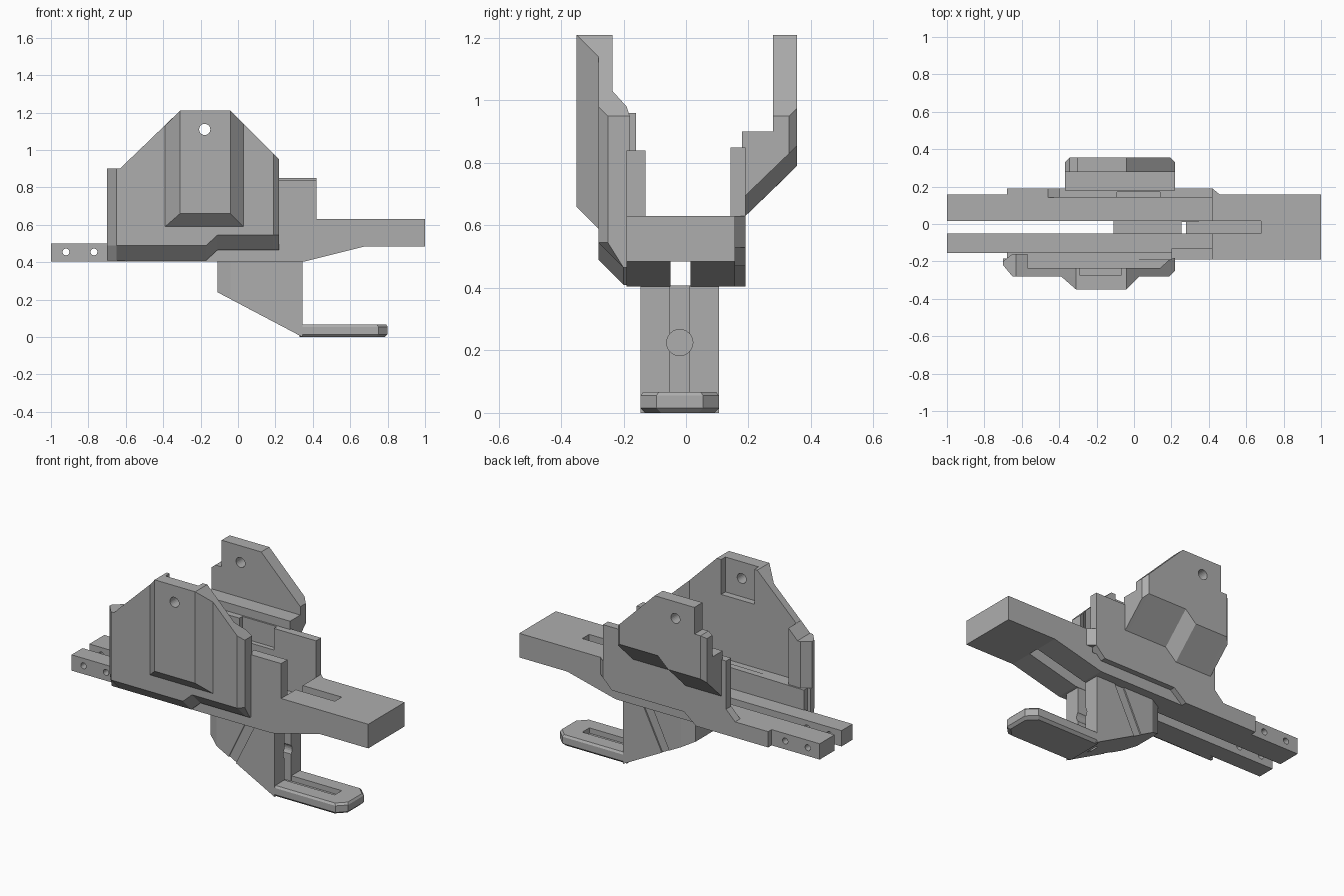
import bpy, bmesh, math
from mathutils import Vector

cube = bpy.data.objects.get("Cube")
if cube:
    bpy.data.objects.remove(cube)

grey = bpy.data.materials.new("matte_grey")
grey.use_nodes = True
GREY = (0.42, 0.42, 0.42, 1)
grey.diffuse_color = GREY
grey.node_tree.nodes["Principled BSDF"].inputs["Base Color"].default_value = GREY


def finish(name, bm):
    bmesh.ops.remove_doubles(bm, verts=bm.verts, dist=0.0002)
    bmesh.ops.recalc_face_normals(bm, faces=bm.faces)
    me = bpy.data.meshes.new(name)
    bm.to_mesh(me)
    bm.free()
    ob = bpy.data.objects.new(name, me)
    me.materials.append(grey)
    bpy.context.collection.objects.link(ob)
    return ob


def loft(name, rings):
    """Join matching rings of points and cap both ends."""
    bm = bmesh.new()
    rows = [[bm.verts.new(p) for p in ring] for ring in rings]
    for a, b in zip(rows, rows[1:]):
        for i in range(len(a)):
            j = (i + 1) % len(a)
            bm.faces.new((a[i], a[j], b[j], b[i]))
    bm.faces.new(rows[0])
    bm.faces.new(rows[-1])
    return finish(name, bm)


def side_prism(name, profile, y0, y1):
    return loft(name, [[(x, y, z) for x, z in profile] for y in (y0, y1)])


def plan_prism(name, profile, z0, z1):
    return loft(name, [[(x, y, z) for x, y in profile] for z in (z0, z1)])


def box(name, x0, x1, y0, y1, z0, z1):
    return plan_prism(name, [(x0, y0), (x1, y0), (x1, y1), (x0, y1)], z0, z1)


def hull(name, points):
    bm = bmesh.new()
    for p in points:
        bm.verts.new(p)
    bmesh.ops.convex_hull(bm, input=bm.verts)
    bmesh.ops.dissolve_limit(bm, angle_limit=0.01, verts=bm.verts, edges=bm.edges)
    return finish(name, bm)


def rod(name, axis, center, radius, length, sides=24):
    bm = bmesh.new()
    bmesh.ops.create_cone(bm, cap_ends=True, segments=sides, radius1=radius,
                          radius2=radius, depth=length)
    turn = Vector((0, 0, 1)).rotation_difference(Vector(axis)).to_matrix()
    bmesh.ops.rotate(bm, verts=bm.verts, matrix=turn)
    bmesh.ops.translate(bm, verts=bm.verts, vec=center)
    return finish(name, bm)


def cut(ob, *cutters):
    for c in cutters:
        c.hide_render = True
        c.hide_viewport = True
        c.display_type = 'WIRE'
        mod = ob.modifiers.new(c.name, 'BOOLEAN')
        mod.operation = 'DIFFERENCE'
        mod.solver = 'EXACT'
        mod.object = c


# Long central bar, split by a slot
slot = box("bar_slot_cutter", -1.1, 0.68, -0.05, 0.015, 0.3, 0.8)
bar = side_prism("main_bar", [(-1, 0.405), (0.36, 0.405), (0.68, 0.485), (1, 0.485),
                              (1, 0.63), (0.42, 0.63), (0.42, 0.5), (-1, 0.5)], -0.155, 0.157)
pins = [rod(f"pin_hole_cutter_{i}", (0, 1, 0), (x, 0, 0.455), 0.018, 1)
        for i, x in enumerate((-0.92, -0.77))]
cut(bar, slot, *pins)

# Front cheek of the bar with the raised block
side_prism("front_cheek", [(-0.68, 0.41), (-0.6, 0.405), (0.36, 0.405), (0.68, 0.485), (1, 0.485),
                           (1, 0.63), (0.42, 0.63), (0.42, 0.63), (0.2, 0.63), (-0.68, 0.62)],
           -0.19, -0.15)
box("front_block", 0.2, 0.42, -0.19, -0.13, 0.5, 0.84)

# Rear skirt, its inner pocket and the corner fillet
skirt = side_prism("rear_skirt", [(0.42, 0.85), (-0.4, 0.85), (-0.4, 0.56), (-0.46, 0.5),
                                  (-0.68, 0.5), (-0.68, 0.405), (-0.2, 0.405), (-0.12, 0.47),
                                  (0.36, 0.47), (0.42, 0.53)], 0.142, 0.19)
cut(skirt, box("skirt_pocket_cutter", -0.09, 0.14, 0.1, 0.17, 0.72, 0.9))
plan_prism("skirt_corner", [(0.4, 0.15), (0.46, 0.156), (0.42, 0.19), (0.4, 0.19)], 0.53, 0.63)

# Front wall: stations of x, outer y, inner y, lower edge, upper edge
OUT, IN = -0.28, -0.235
stations = [(-0.7, -0.22, -0.2, 0.49, 0.9), (-0.65, OUT, -0.16, 0.49, 0.9),
            (-0.63, OUT, -0.16, 0.49, 0.9), (-0.57, OUT, -0.16, 0.49, 0.96),
            (-0.569, OUT, IN, 0.49, 0.96), (-0.31, OUT, IN, 0.49, 1.21),
            (-0.17, OUT, IN, 0.49, 1.21), (-0.11, OUT, IN, 0.545, 1.21),
            (-0.04, OUT, IN, 0.545, 1.21), (0.14, OUT, IN, 0.545, 1.03),
            (0.19, OUT, -0.19, 0.545, 0.98), (0.22, -0.25, -0.18, 0.545, 0.95)]
front_wall = loft("front_wall", [
    [(x, o, top), (x, o, low), (x, -0.2, low - 0.08), (x, -0.185, low - 0.08),
     (x, -0.185, 0.62), (x, i, 0.62), (x, i, top)] for x, o, i, low, top in stations])

# Bulge on the front wall
bulge = hull("front_bulge", [(x, -0.35, z) for x in (-0.31, -0.04) for z in (0.66, 1.21)]
             + [(x, y, z) for y in (OUT, -0.265) for x, z in
                ((-0.39, 0.59), (0.03, 0.59), (0.03, 1.14), (-0.04, 1.21), (-0.31, 1.21), (-0.39, 1.13))])
eye = rod("eye_hole_cutter", (0, 1, 0), (-0.178, 0, 1.11), 0.03, 2)
pocket = box("wall_pocket_cutter", -0.29, -0.07, -0.275, -0.2, 1.0, 1.3)
cut(front_wall, pocket, eye)
cut(bulge, pocket, eye)

# Rear wall: stations of x, outer y, lower edge, upper edge
BACK = 0.355
stations = [(-0.37, 0.33, 0.79, 1.03), (-0.345, BACK, 0.79, 1.05), (-0.305, BACK, 0.79, 1.05),
            (-0.304, BACK, 0.79, 1.21), (-0.13, BACK, 0.79, 1.21), (-0.06, BACK, 0.855, 1.21),
            (-0.04, BACK, 0.855, 1.21), (0.195, BACK, 0.855, 0.975), (0.22, 0.33, 0.855, 0.95)]
rear_wall = loft("rear_wall", [
    [(x, 0.278, top), (x, o, top), (x, o, low - (BACK - o)), (x, 0.19, low - 0.16),
     (x, 0.18, low - 0.16), (x, 0.18, 0.9), (x, 0.278, 0.9)] for x, o, low, top in stations])
cut(rear_wall, eye)

# Grip with tapered rear edge
EDGE, HALF = 0.04, 0.125
MID = -0.02
rings = []
for y, nose in ((MID - HALF, -0.04), (MID - HALF + EDGE, -0.11),
                (MID + HALF - EDGE, -0.11), (MID + HALF, -0.04)):
    low = 0.0 + (0.345 - nose) * 0.527
    rings.append([(nose, y, 0.407), (nose, y, low), (0.345, y, 0), (0.345, y, 0.407)])
grip = loft("grip", rings)
grooves = [side_prism(f"groove_cutter_{i}", [(0.164, 0.42), (0.228, 0.42), (0.06, 0.08), (0.0, 0.08)],
                      y, y + 0.02) for i, y in enumerate((MID - HALF - 0.012, MID + HALF - 0.008))]
channel = box("grip_channel_cutter", 0.255, 0.5, -0.052, 0.012, 0.035, 0.5)
cut(grip, channel, rod("grip_hole_cutter", (1, 0, 0), (0.36, MID, 0.225), 0.042, 0.24), *grooves)

# Foot plate with clipped corners, bevelled rims and a slot
def foot_ring(z, d):
    y0, y1, c = MID - HALF + d, MID + HALF - d, 0.05
    return [(0.33, y0, z), (0.8 - c - d, y0, z), (0.8 - d, y0 + c, z),
            (0.8 - d, y1 - c, z), (0.8 - c - d, y1, z), (0.33, y1, z)]


foot = loft("foot_plate", [foot_ring(z, d) for z, d in
                           ((0, 0.015), (0.015, 0), (0.055, 0), (0.067, 0.008))])
cut(foot, box("foot_slot_cutter", 0.25, 0.68, -0.052, 0.015, 0.035, 0.2))
